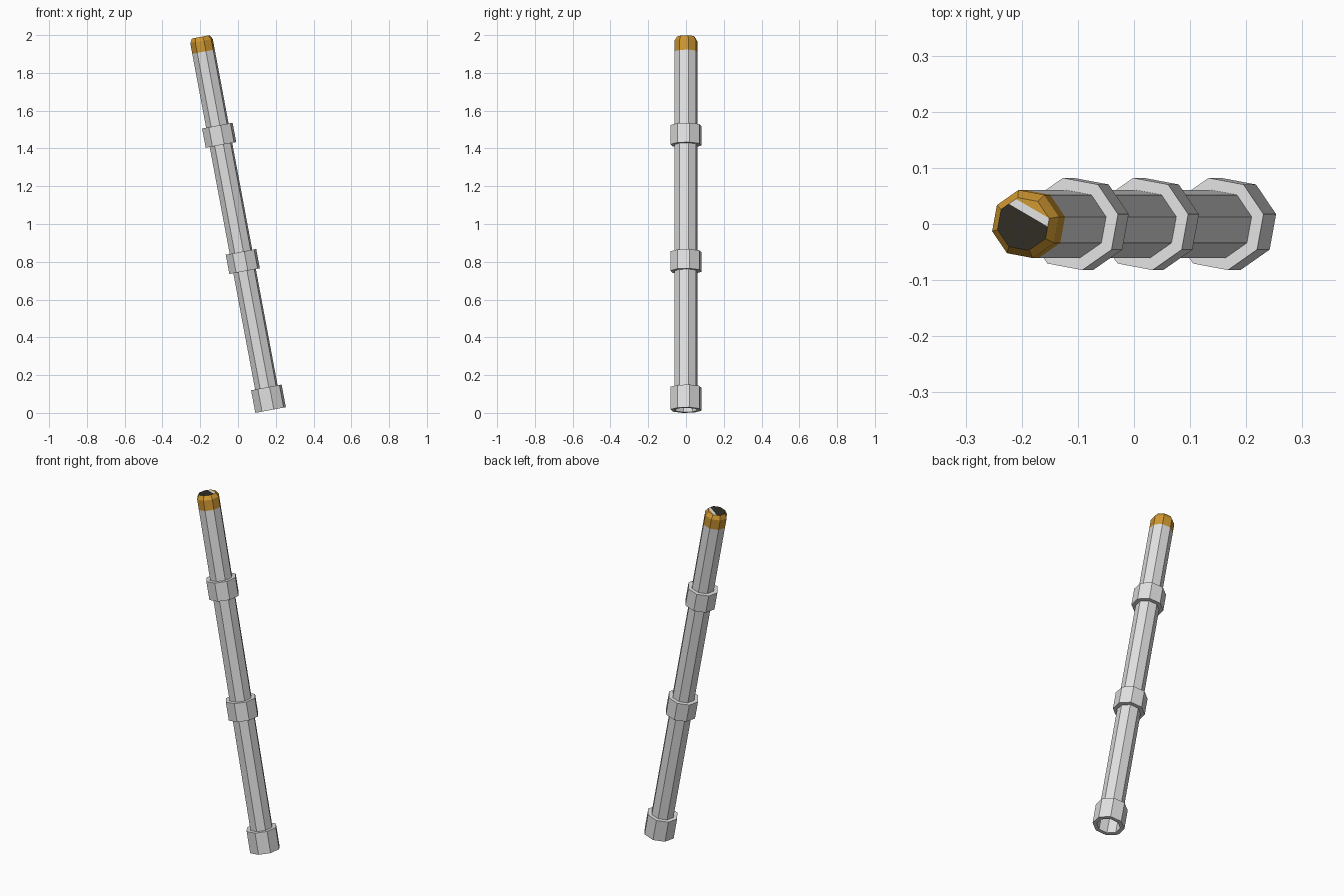
import bpy, bmesh, math
from mathutils import Matrix, Vector

if "Cube" in bpy.data.objects:
    bpy.data.objects.remove(bpy.data.objects["Cube"])

SIDES, TURN = 8, math.radians(12)
R_PIPE, R_COLLAR = 0.062, 0.084
TILT = Matrix.Translation((0.1725, 0, 0.015)) @ Matrix.Rotation(math.radians(-10.6), 4, 'Y')


def mat(name, rgb):
    m = bpy.data.materials.new(name)
    m.diffuse_color = (*rgb, 1)
    m.use_nodes = True
    m.node_tree.nodes["Principled BSDF"].inputs["Base Color"].default_value = m.diffuse_color
    return m


GREY = mat("light grey", (0.75, 0.75, 0.75))
ORANGE = mat("orange", (0.62, 0.31, 0.03))
DARK = mat("dark brown", (0.03, 0.025, 0.018))


def lathe(bm, profile):
    """Sweep (radius, height) points into eight-sided rings; return the last ring."""
    prev = None
    for r, h in profile:
        ring = [bm.verts.new((r * math.cos(TURN + i * math.tau / SIDES),
                              r * math.sin(TURN + i * math.tau / SIDES), h))
                for i in range(SIDES)]
        if prev:
            for i in range(SIDES):
                j = (i + 1) % SIDES
                bm.faces.new((prev[i], prev[j], ring[j], ring[i]))
        prev = ring
    return prev


def finish(bm, name, mats):
    bm.transform(TILT)
    me = bpy.data.meshes.new(name)
    bm.to_mesh(me)
    bm.free()
    for m in mats:
        me.materials.append(m)
    ob = bpy.data.objects.new(name, me)
    bpy.context.collection.objects.link(ob)
    return ob


# Open-ended pipe
bm = bmesh.new()
lathe(bm, [(R_PIPE, 0), (R_PIPE, 1.93)])
finish(bm, "pipe", [GREY])

# Collars: base, middle, upper
for name, low, high in (("base_collar", 0, 0.122),
                        ("middle_collar", 0.748, 0.852),
                        ("upper_collar", 1.428, 1.532)):
    bm = bmesh.new()
    lathe(bm, [(R_PIPE, low), (R_COLLAR, low), (R_COLLAR, high), (R_PIPE, high)])
    finish(bm, name, [GREY])

# Chamfered tip with a mostly dark end face
bm = bmesh.new()
TOP = 2.01
ring = lathe(bm, [(R_PIPE, 1.93), (R_PIPE, 1.988), (0.048, TOP)])
end = bm.faces.new(ring)
across = Vector((0.5, 0.87, 0))
for d in (0.018, 0.032):
    faces = [f for f in bm.faces if all(abs(v.co.z - TOP) < 1e-5 for v in f.verts)]
    geom = faces + list({e for f in faces for e in f.edges}) + list({v for f in faces for v in f.verts})
    bmesh.ops.bisect_plane(bm, geom=geom, plane_co=across * d, plane_no=across)
for f in bm.faces:
    if all(abs(v.co.z - TOP) < 1e-5 for v in f.verts):
        d = f.calc_center_median().dot(across)
        f.material_index = 1 if d < 0.018 else (2 if d < 0.032 else 0)
finish(bm, "tip", [ORANGE, DARK, GREY])
